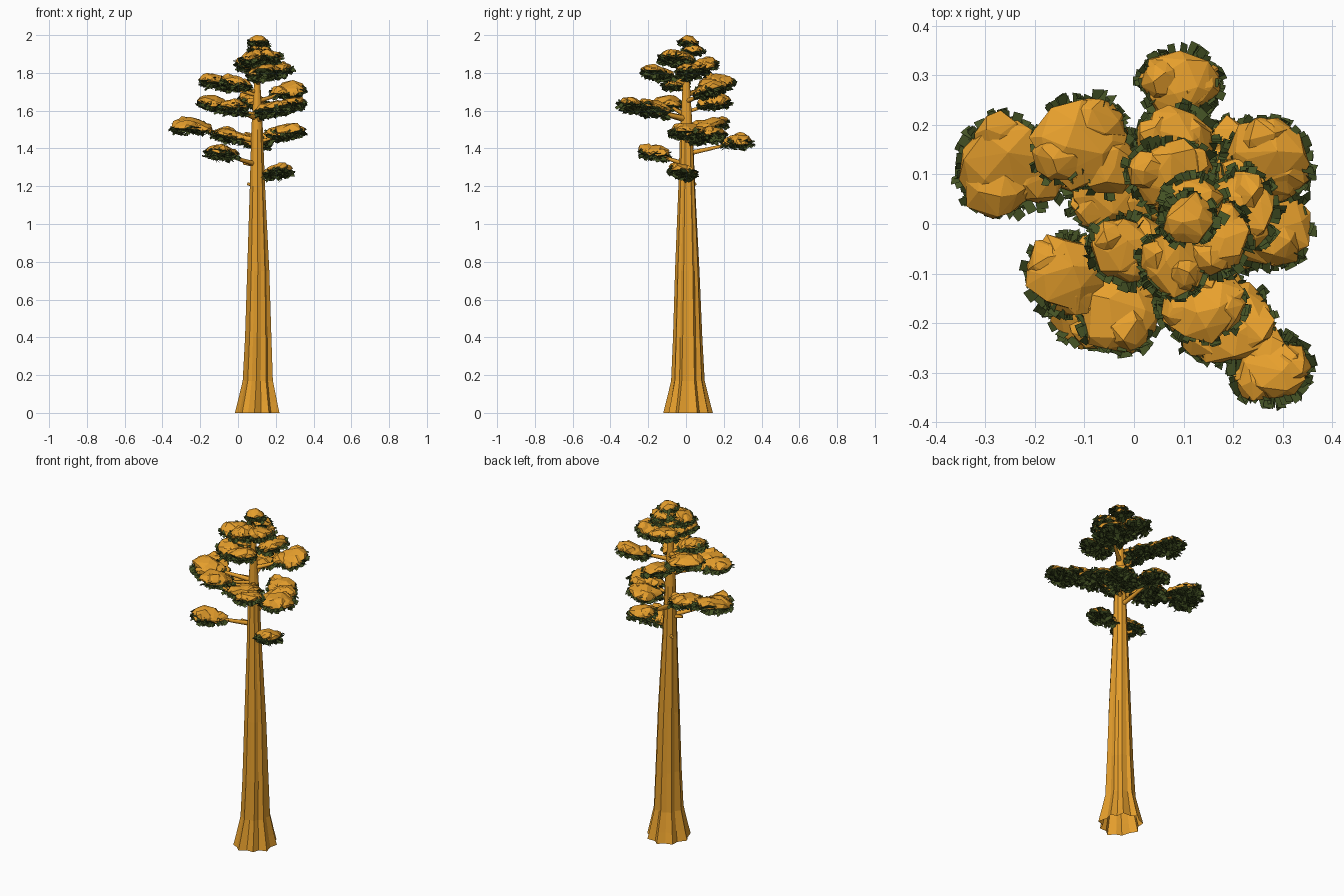
import bpy, bmesh, math, random
from mathutils import Vector

random.seed(11)
cube = bpy.data.objects.get("Cube")
if cube:
    bpy.data.objects.remove(cube)


def material(name, colour):
    m = bpy.data.materials.new(name)
    m.use_nodes = True
    m.diffuse_color = colour
    m.node_tree.nodes["Principled BSDF"].inputs["Base Color"].default_value = colour
    return m


BARK = material("amber bark", (0.8, 0.35, 0.026, 1))
LEAF = material("dark green leaf", (0.058, 0.085, 0.018, 1))


def finish(bm, name, *mats):
    mesh = bpy.data.meshes.new(name)
    bm.to_mesh(mesh)
    bm.free()
    for m in mats:
        mesh.materials.append(m)
    obj = bpy.data.objects.new(name, mesh)
    bpy.context.collection.objects.link(obj)
    return obj


def axis(z):
    """Centre of the trunk at a height."""
    return Vector((0.105 + 0.004 * math.sin(3 * z), 0.012 - 0.006 * z, z))


# Fluted trunk, open underneath, flared at the foot: height, radius, depth of the flutes
PROFILE = [(0, .108, .15), (.06, .095, .15), (.17, .074, .13), (.4, .066, .1), (.75, .056, .08),
           (1.2, .039, .06), (1.5, .03, .04), (1.75, .017, 0), (1.96, .006, 0)]
SIDES = 18
flute = [random.uniform(.2, 1) * (1 if i % 2 else -1) for i in range(SIDES)]
spread = [random.uniform(-.1, .1) for i in range(SIDES)]
bm = bmesh.new()
rings = []
for z, r, depth in PROFILE:
    ring = []
    for i in range(SIDES):
        a = math.tau * i / SIDES + spread[i] + 0.12 * z
        k = r * (1 + depth * flute[i])
        ring.append(bm.verts.new(axis(z) + Vector((k * math.cos(a), k * 1.1 * math.sin(a), 0))))
    rings.append(ring)
for low, high in zip(rings, rings[1:]):
    for i in range(SIDES):
        j = (i + 1) % SIDES
        bm.faces.new((low[i], low[j], high[j], high[i]))
bm.faces.new(rings[-1])
finish(bm, "trunk", BARK)


def branch(name, points, radii):
    """Tapered limb through a few points."""
    curve = bpy.data.curves.new(name, "CURVE")
    curve.dimensions = "3D"
    curve.bevel_depth = 1
    curve.bevel_resolution = 1
    curve.use_fill_caps = True
    spline = curve.splines.new("POLY")
    spline.points.add(len(points) - 1)
    for p, co, r in zip(spline.points, points, radii):
        p.co = (*co, 1)
        p.radius = r
    curve.materials.append(BARK)
    obj = bpy.data.objects.new(name, curve)
    bpy.context.collection.objects.link(obj)


def lump(bm, centre, rx, ry, h, tilt):
    """Chunky hull with broad facets and a shallow green underside."""
    count = 26
    start = random.uniform(0, math.tau)
    verts = []
    for i in range(count):
        s = 1 - 2 * (i + .5) / count
        a = start + i * 2.4 + random.uniform(-.3, .3)
        flat = math.sqrt(1 - s * s) * random.uniform(.88, 1.14)
        p = Vector((flat * math.cos(a) * rx, flat * math.sin(a) * ry, 0))
        p.z = s * (h if s > 0 else h * .35) * random.uniform(.75, 1.15)
        p.z += p.x * tilt.x + p.y * tilt.y
        verts.append(bm.verts.new(centre + p))
    hull = bmesh.ops.convex_hull(bm, input=verts)
    faces = [f for f in hull["geom"] if isinstance(f, bmesh.types.BMFace)]
    for f in faces:
        f.normal_update()
        f.material_index = 1 if f.normal.z < -.3 else 0
    bmesh.ops.delete(bm, geom=[v for v in verts if not v.link_faces], context="VERTS")


def leaves(bm, centre, rx, ry, h, tilt, count):
    """Small square leaf cards hanging under and around a cushion."""
    for _ in range(count):
        a = random.uniform(0, math.tau)
        d = math.sqrt(random.random())
        p = Vector((d * rx * math.cos(a), d * ry * math.sin(a), 0))
        p.z = p.x * tilt.x + p.y * tilt.y + random.uniform(-.95, .25) * h * (1.1 - .5 * d)
        out = Vector((math.cos(a), math.sin(a), random.uniform(-.9, .7))).normalized()
        side = out.cross(Vector((random.uniform(-1, 1), random.uniform(-1, 1), 1))).normalized()
        u, w = out * random.uniform(.011, .019), side * random.uniform(.008, .013)
        bm.faces.new([bm.verts.new(centre + p + q) for q in (-u - w, u - w, u + w, w - u)])


# Foliage pads: x, y, z, x radius, y radius
PADS = [
    (-.26, .12, 1.52, .1, .1), (-.11, .16, 1.75, .1, .09), (-.14, -.1, 1.64, .08, .08),
    (-.09, -.17, 1.38, .085, .075), (.22, -.02, 1.28, .07, .065), (.27, .0, 1.49, .09, .085),
    (.28, -.29, 1.63, .075, .07), (.27, .13, 1.71, .085, .08), (.19, -.2, 1.61, .09, .09),
    (.14, -.16, 1.8, .08, .075), (.09, .28, 1.44, .075, .075), (.2, .12, 1.47, .08, .09),
    (-.03, -.18, 1.62, .08, .08), (.08, .16, 1.65, .075, .08), (-.05, .08, 1.47, .09, .08),
    (-.02, -.05, 1.75, .07, .065), (.22, .03, 1.81, .07, .08), (.07, .1, 1.84, .08, .07),
    (.16, -.03, 1.88, .075, .07), (.08, -.08, 1.88, .06, .07), (.12, .04, 1.92, .06, .055),
    (.11, .01, 1.965, .05, .05),
]
for n, (x, y, z, rx, ry) in enumerate(PADS, 1):
    centre = Vector((x, y, z))
    reach = axis(z) - centre
    dist = reach.length
    inward = reach.normalized()
    tilt = Vector((random.uniform(-.15, .15), random.uniform(-.15, .15), 0)) - inward * min(.15, dist)
    h = .034 if dist < .06 else .042
    # smaller lumps towards the trunk and to one side
    lumps = [(centre, 1, 1)]
    if dist > .06:
        sideways = Vector((-inward.y, inward.x, 0)) * random.choice((-1, 1))
        lumps += [(centre + inward * rx * .7 - Vector((0, 0, .012)), .65, .85),
                  (centre + sideways * rx * .5 - Vector((0, 0, .008)), .65, .9),
                  (centre - sideways * rx * .4 - inward * rx * .2 + Vector((0, 0, .008)), .6, .9)]
    pad, cards = bmesh.new(), bmesh.new()
    for place, size, height in lumps:
        lean = tilt + Vector((random.uniform(-.2, .2), random.uniform(-.2, .2), 0)) * (size < 1)
        lump(pad, place, rx * size, ry * size, h * height, lean)
        leaves(cards, place, rx * size, ry * size, h, lean, int(130 * size * size))
    finish(pad, f"foliage_pad_{n}", BARK, LEAF)
    finish(cards, f"leaf_cards_{n}", LEAF)

    if dist > .06:
        root = axis(z - .04 - .1 * dist)
        mid = root.lerp(centre, .45) + Vector((0, 0, -.004))
        end = centre + Vector((0, 0, -.006))
        thick = .006 + .018 * dist
        branch(f"branch_{n}", [root, mid, end], [thick * 1.4, thick, thick * .5])

# Broken stubs below the crown
for name, z, dx, dy in (("stub_low", 1.2, -.05, .045), ("stub_high", 1.31, -.075, -.01)):
    root = axis(z)
    branch(name, [root, root + Vector((dx, dy, .012))], [.013, .008])
